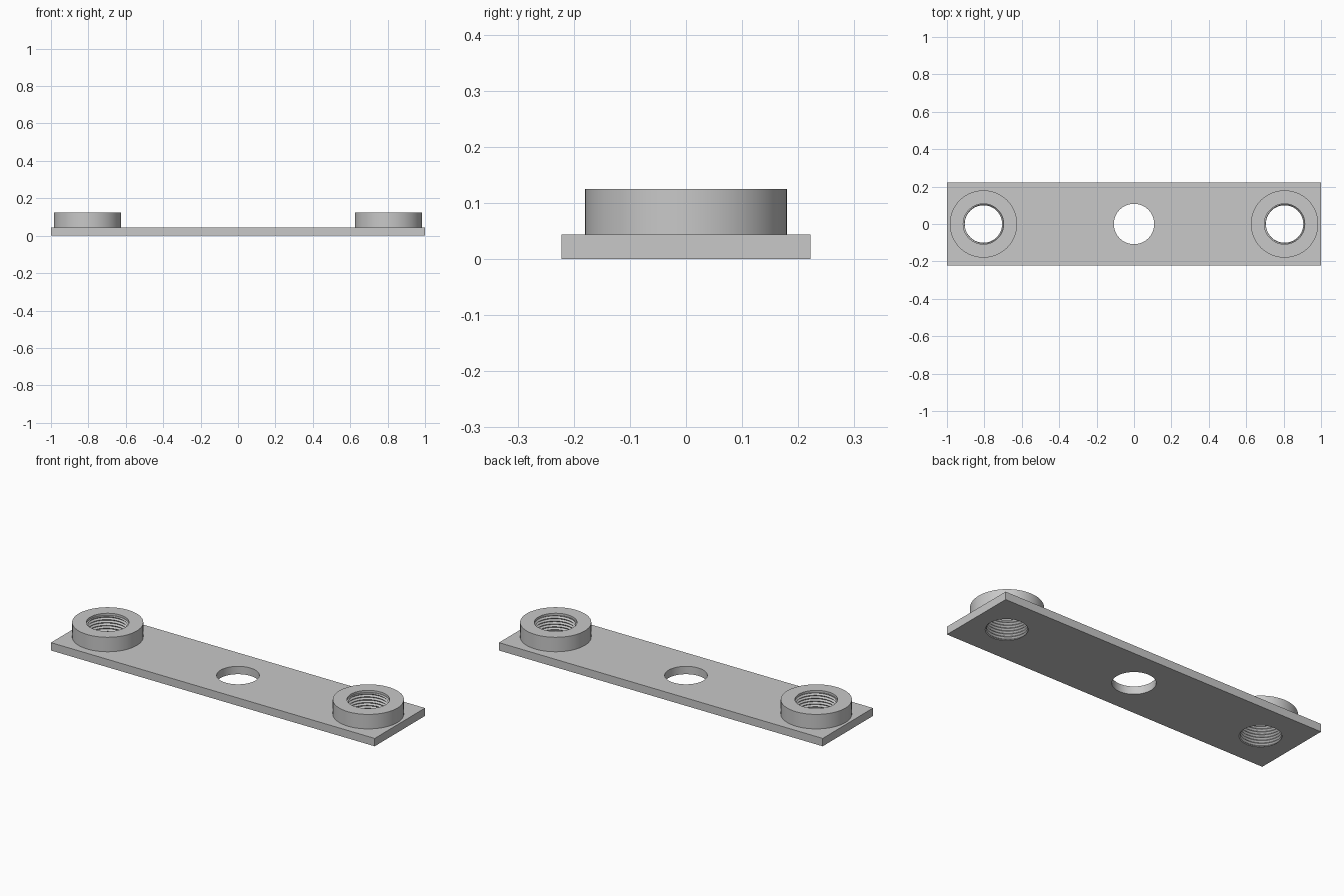
import bpy
import bmesh
import math

cube = bpy.data.objects.get("Cube")
if cube:
    bpy.data.objects.remove(cube, do_unlink=True)

PLATE_TOP, BOSS_TOP = 0.044, 0.125
BOSS_X, BOSS_R = 0.805, 0.18
MINOR, MAJOR, SLEEVE_R = 0.1, 0.108, 0.111
PITCH, THREAD_TOP = 0.016, 0.113
SEGMENTS = 72

grey = bpy.data.materials.new("light_grey")
grey.use_nodes = True
COLOUR = (0.58, 0.58, 0.58, 1)
grey.diffuse_color = COLOUR
grey.node_tree.nodes["Principled BSDF"].inputs["Base Color"].default_value = COLOUR


def make_object(name, bm):
    mesh = bpy.data.meshes.new(name)
    bm.to_mesh(mesh)
    bm.free()
    mesh.materials.append(grey)
    obj = bpy.data.objects.new(name, mesh)
    bpy.context.collection.objects.link(obj)
    return obj


def smooth(obj):
    bpy.ops.object.select_all(action='DESELECT')
    obj.select_set(True)
    bpy.context.view_layer.objects.active = obj
    bpy.ops.object.shade_smooth_by_angle(angle=math.radians(30))


# Flat plate
bm = bmesh.new()
bmesh.ops.create_cube(bm, size=1)
bmesh.ops.scale(bm, vec=(2, 0.444, PLATE_TOP), verts=bm.verts)
bmesh.ops.translate(bm, vec=(0, 0, PLATE_TOP / 2), verts=bm.verts)
plate = make_object("base_plate", bm)

# Three holes through the plate
bm = bmesh.new()
for x, radius in ((-BOSS_X, SLEEVE_R), (0, MAJOR), (BOSS_X, SLEEVE_R)):
    made = bmesh.ops.create_cone(bm, cap_ends=True, segments=SEGMENTS,
                                 radius1=radius, radius2=radius, depth=1)
    bmesh.ops.translate(bm, vec=(x, 0, 0), verts=made["verts"])
cutter = make_object("hole_cutter", bm)
cut = plate.modifiers.new("holes", 'BOOLEAN')
cut.operation = 'DIFFERENCE'
cut.solver = 'EXACT'
cut.object = cutter
bpy.context.view_layer.objects.active = plate
bpy.ops.object.modifier_apply(modifier=cut.name)
bpy.data.objects.remove(cutter, do_unlink=True)
smooth(plate)


def thread_radius(z, turn):
    """Triangular thread profile that climbs one pitch per turn."""
    phase = (z / PITCH - turn) % 1
    return MINOR + (MAJOR - MINOR) * abs(2 * phase - 1)


def threaded_boss(name, x):
    """Round boss whose threaded bore runs down through the plate."""
    bm = bmesh.new()
    rows = 2 * math.ceil(THREAD_TOP / PITCH) + 2
    columns = []
    for i in range(SEGMENTS + 1):
        turn = i / SEGMENTS
        angle = math.tau * turn
        section = [(SLEEVE_R, 0)]
        for j in range(rows + 1):
            z = PITCH * (j / 2 + turn - 1)
            z = min(max(z, 0), THREAD_TOP)
            section.append((thread_radius(z, turn), z))
        # Plain lead-in, flat top and outer wall
        section += [(MAJOR, THREAD_TOP), (MAJOR, BOSS_TOP),
                    (BOSS_R, BOSS_TOP), (BOSS_R, PLATE_TOP)]
        columns.append([bm.verts.new((x + r * math.cos(angle), r * math.sin(angle), z))
                        for r, z in section])
    for a, b in zip(columns, columns[1:]):
        for k in range(len(a) - 1):
            bm.faces.new((a[k], a[k + 1], b[k + 1], b[k]))
    bmesh.ops.remove_doubles(bm, verts=bm.verts, dist=0.00002)
    bmesh.ops.recalc_face_normals(bm, faces=bm.faces)
    # Make the outer wall face outwards
    wall = max(bm.faces, key=lambda f: (f.calc_center_median().x - x))
    if wall.normal.x < 0:
        bmesh.ops.reverse_faces(bm, faces=bm.faces)
    smooth(make_object(name, bm))


threaded_boss("left_threaded_boss", BOSS_X)
threaded_boss("right_threaded_boss", -BOSS_X)
